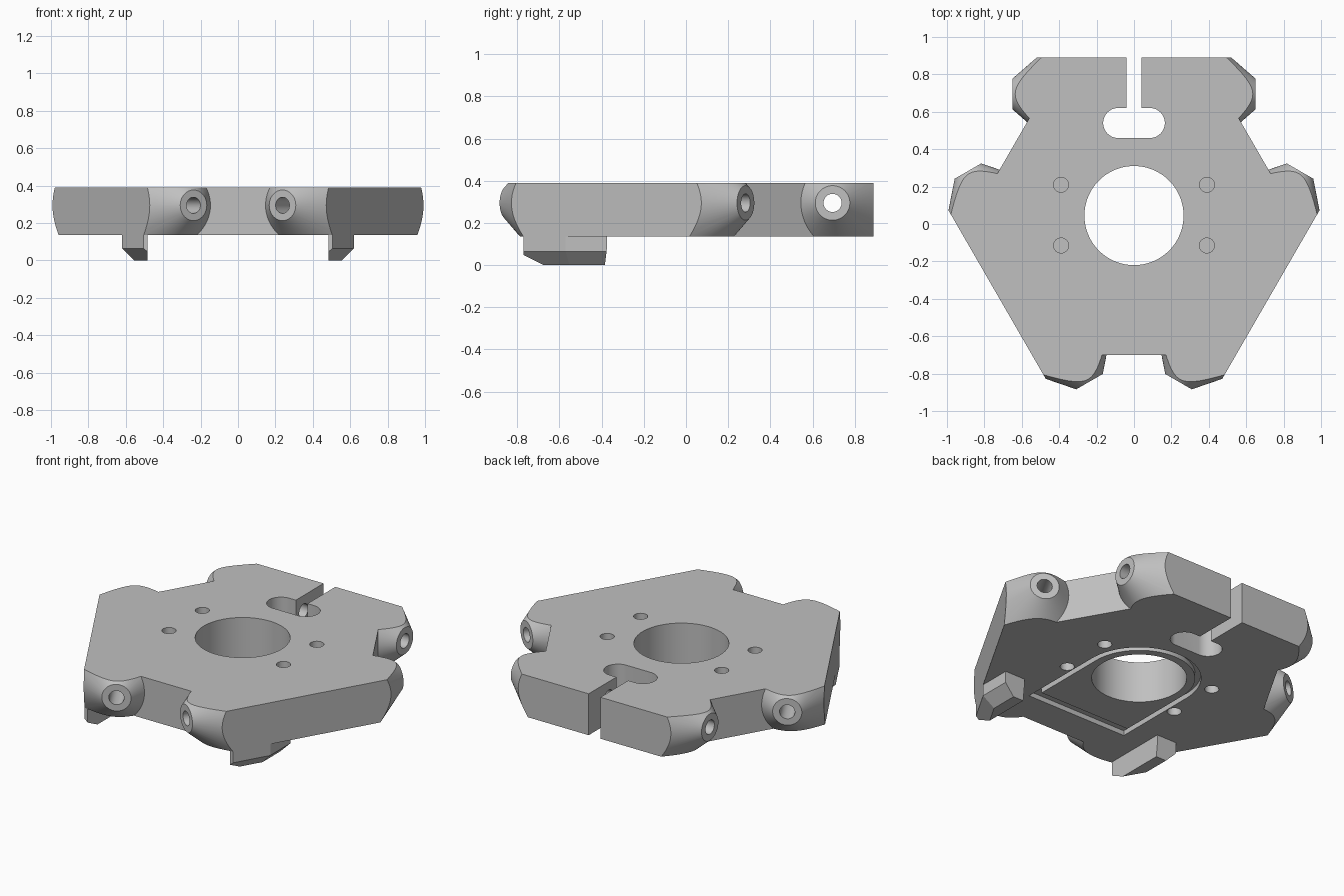
import bpy, bmesh
from math import pi, cos, sin, radians
from mathutils import Matrix, Vector

old = bpy.data.objects.get("Cube")
if old:
    bpy.data.objects.remove(old, do_unlink=True)

grey = bpy.data.materials.new("plain_grey")
grey.use_nodes = True
GREY = (0.53, 0.53, 0.53, 1)
grey.diffuse_color = GREY
grey.node_tree.nodes["Principled BSDF"].inputs["Base Color"].default_value = GREY

CY = 0.045                   # centre of the threefold symmetry
BOTTOM, TOP = 0.135, 0.39
LONG, SHORT = 0.845, 0.745   # distances of the long and short sides
BORE, BORE_Z = 0.65, 0.295   # joint axis offset and height
SIDES = [radians(a) for a in (0, 120, 240)]


def finish(name, bm):
    bmesh.ops.recalc_face_normals(bm, faces=bm.faces)
    mesh = bpy.data.meshes.new(name)
    bm.to_mesh(mesh)
    bm.free()
    mesh.materials.append(grey)
    ob = bpy.data.objects.new(name, mesh)
    bpy.context.collection.objects.link(ob)
    return ob


def prism(name, points, z0, z1):
    bm = bmesh.new()
    face = bm.faces.new([bm.verts.new((x, y, z0)) for x, y in points])
    new = bmesh.ops.extrude_face_region(bm, geom=[face])["geom"]
    verts = [v for v in new if isinstance(v, bmesh.types.BMVert)]
    bmesh.ops.translate(bm, verts=verts, vec=(0, 0, z1 - z0))
    return finish(name, bm)


def cone(name, r1, r2, length, matrix, segments=64):
    bm = bmesh.new()
    bmesh.ops.create_cone(bm, cap_ends=True, segments=segments, radius1=r1,
                          radius2=r2, depth=length, matrix=matrix)
    return finish(name, bm)


def combine(target, tool, operation):
    mod = target.modifiers.new(operation, 'BOOLEAN')
    mod.operation, mod.object, mod.solver = operation, tool, 'EXACT'
    bpy.context.view_layer.objects.active = target
    bpy.ops.object.modifier_apply(modifier=mod.name)
    bpy.data.objects.remove(tool, do_unlink=True)


def arc(cx, cy, r, start, end, steps=24):
    return [(cx + r * cos(start + (end - start) * i / steps),
             cy + r * sin(start + (end - start) * i / steps))
            for i in range(steps + 1)]


def corner(angle, d1, d2):
    """Meeting point of sides at distance d1 (angle) and d2 (angle + 60 deg)."""
    t = (d2 - d1 * cos(pi / 3)) / sin(pi / 3)
    return (d1 * cos(angle) - t * sin(angle),
            CY + d1 * sin(angle) + t * cos(angle))


# Oversized core, later trimmed to the true long sides and thickness
core = []
for side in SIDES:
    core.append(corner(side + pi / 2, 0.95, SHORT))
    core.append(corner(side + pi / 2 + pi / 3, SHORT, 0.95))
plate = prism("effector_plate", core, -0.1, 0.6)

# Conical joint bosses, two on each long side
R_TIP, SLOPE, DEPTH = 0.082, 0.87, 0.34
for side in SIDES:
    turn = Matrix.Translation((0, CY, 0)) @ Matrix.Rotation(side, 4, 'Z')
    for s in (-1, 1):
        place = Matrix.Translation((s * (0.65 - DEPTH / 2), BORE, BORE_Z))
        aim = Matrix.Rotation(s * pi / 2, 4, 'Y')
        boss = cone("boss", R_TIP + SLOPE * DEPTH, R_TIP, DEPTH, turn @ place @ aim)
        combine(plate, boss, 'UNION')

# Trim to the three long sides and the slab thickness
trim = [(2 * LONG * cos(a + pi / 6), CY + 2 * LONG * sin(a + pi / 6)) for a in SIDES]
combine(plate, prism("trim", trim, BOTTOM, TOP), 'INTERSECT')

# Joint bores running along each long side
for side in SIDES:
    turn = Matrix.Translation((0, CY, 0)) @ Matrix.Rotation(side, 4, 'Z')
    place = Matrix.Translation((0, BORE, BORE_Z)) @ Matrix.Rotation(pi / 2, 4, 'Y')
    combine(plate, cone("bore", 0.043, 0.043, 1.6, turn @ place, 32), 'DIFFERENCE')

# Central opening
combine(plate, cone("opening", 0.265, 0.265, 1, Matrix.Translation((0, CY, 0.2)), 96),
        'DIFFERENCE')

# Rear keyhole: rounded slot with a straight gap to the edge
slot = arc(-0.085, 0.54, 0.08, pi / 2, 3 * pi / 2) + arc(0.085, 0.54, 0.08, -pi / 2, pi / 2)
combine(plate, prism("slot", slot, -0.1, 0.6), 'DIFFERENCE')
gap = [(-0.04, 0.56), (0.04, 0.56), (0.04, 1), (-0.04, 1)]
combine(plate, prism("gap", gap, -0.1, 0.6), 'DIFFERENCE')

# Screw holes, sunk from both faces with a thin web between
for x in (-0.39, 0.39):
    for y in (-0.115, 0.21):
        for z in (BOTTOM, TOP):
            place = Matrix.Translation((x, y, z))
            combine(plate, cone("screw", 0.04, 0.04, 0.24, place, 32), 'DIFFERENCE')


# Arched groove on the underside
def arch(r, front):
    return arc(0, CY, r, 0, pi, 48) + [(-r, front), (r, front)]


groove = prism("groove", arch(0.345, -0.5), 0.05, BOTTOM + 0.03)
combine(groove, prism("groove_core", arch(0.312, -0.43), 0, 0.3), 'DIFFERENCE')
combine(plate, groove, 'DIFFERENCE')


# Feet, flush with the long sides and chamfered below
def foot(name, s):
    bm = bmesh.new()
    bmesh.ops.create_cube(bm, size=1)
    bmesh.ops.scale(bm, verts=bm.verts, vec=(0.135, 0.395, BOTTOM))
    bmesh.ops.translate(bm, verts=bm.verts, vec=(0.5525, -0.5725, BOTTOM / 2))
    out = Vector((cos(pi / 6), -sin(pi / 6), 0))
    flush = Vector((0, CY, 0)) + out * LONG
    down = Vector((0, 0, -1))
    cuts = [(flush, out),
            (flush + Vector((0, 0, 0.065)), out + down),
            (Vector((0.62, 0, 0.065)), Vector((1, 0, -1))),
            (Vector((0, -0.375, 0.08)), Vector((0, 1, -0.12)))]
    for point, normal in cuts:
        geom = bm.verts[:] + bm.edges[:] + bm.faces[:]
        cut = bmesh.ops.bisect_plane(bm, geom=geom, plane_co=point,
                                     plane_no=normal, clear_outer=True)["geom_cut"]
        edges = [e for e in cut if isinstance(e, bmesh.types.BMEdge)]
        bmesh.ops.holes_fill(bm, edges=edges)
    bmesh.ops.scale(bm, verts=bm.verts, vec=(s, 1, 1))
    return finish(name, bm)


foot("left_foot", 1)
foot("right_foot", -1)

# Smooth the round walls and keep the edges crisp
bpy.ops.object.select_all(action='DESELECT')
plate.select_set(True)
bpy.context.view_layer.objects.active = plate
bpy.ops.object.shade_smooth_by_angle(angle=radians(25))
